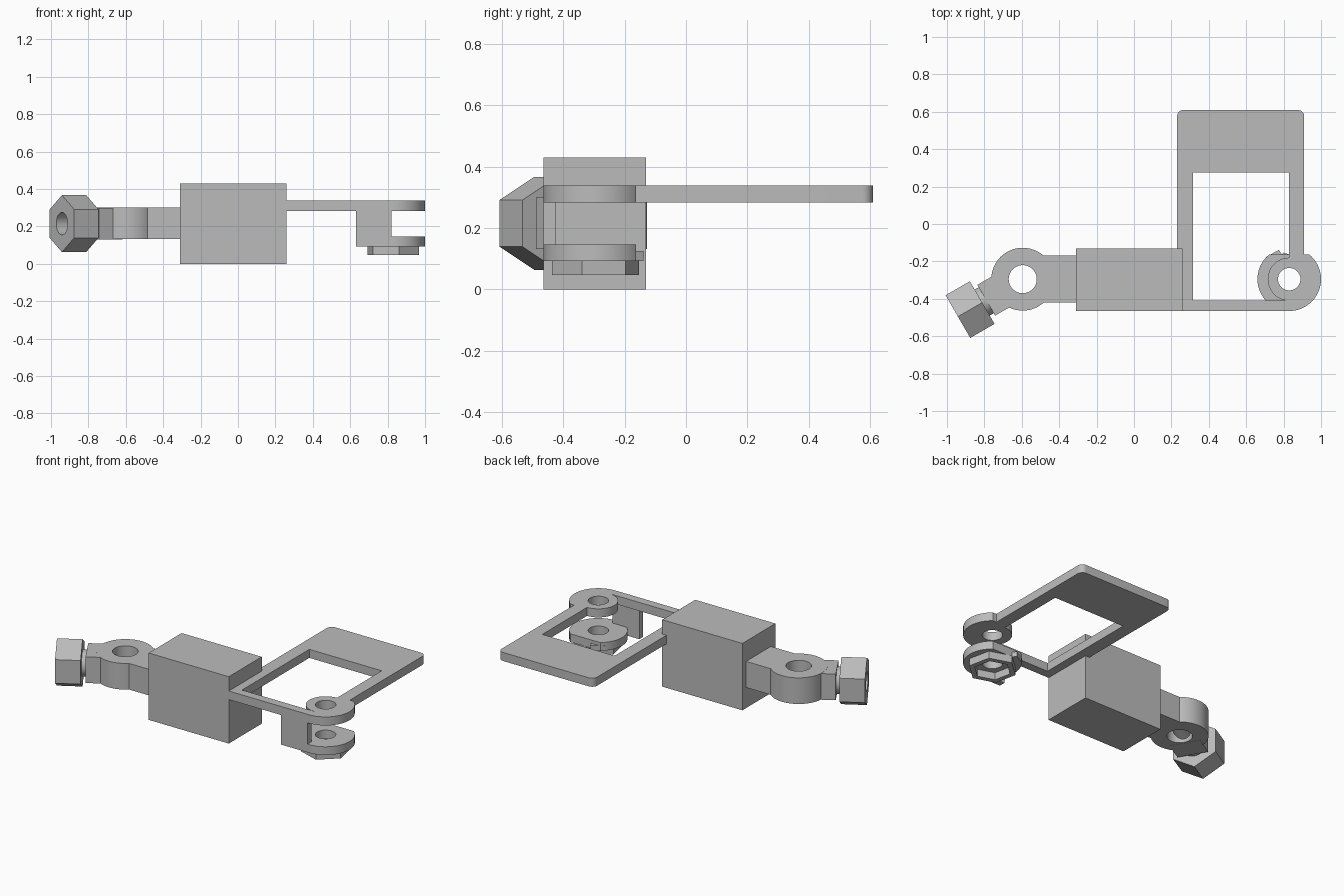
import bpy, bmesh
from math import sin, cos, radians
from mathutils import Matrix

cube = bpy.data.objects.get("Cube")
if cube:
    bpy.data.objects.remove(cube, do_unlink=True)

grey = bpy.data.materials.new("plain grey")
grey.use_nodes = True
GREY = (0.5, 0.5, 0.5, 1)
grey.diffuse_color = GREY
grey.node_tree.nodes["Principled BSDF"].inputs["Base Color"].default_value = GREY


def arc(cx, cy, r, a0, a1, n=24):
    angles = [radians(a0 + (a1 - a0) * i / n) for i in range(n + 1)]
    return [(cx + r * cos(a), cy + r * sin(a)) for a in angles]


def circle(cx, cy, r, n=48, turn=0):
    return arc(cx, cy, r, turn, turn + 360, n)[:-1]


def rect(x0, x1, y0, y1):
    return [(x0, y0), (x1, y0), (x1, y1), (x0, y1)]


def prism(name, outline, z0, z1, matrix=Matrix()):
    """Extrude a flat outline from z0 to z1, then place it."""
    bm = bmesh.new()
    face = bm.faces.new([bm.verts.new((x, y, z0)) for x, y in outline])
    top = bmesh.ops.extrude_face_region(bm, geom=[face])["geom"]
    bmesh.ops.translate(bm, vec=(0, 0, z1 - z0),
                        verts=[v for v in top if isinstance(v, bmesh.types.BMVert)])
    bmesh.ops.recalc_face_normals(bm, faces=bm.faces)
    bm.transform(matrix)
    mesh = bpy.data.meshes.new(name)
    bm.to_mesh(mesh)
    bm.free()
    mesh.materials.append(grey)
    obj = bpy.data.objects.new(name, mesh)
    bpy.context.collection.objects.link(obj)
    return obj


def combine(obj, tools, operation="DIFFERENCE"):
    """Apply each tool to the part, then discard the tool."""
    bpy.context.view_layer.objects.active = obj
    for tool in tools:
        mod = obj.modifiers.new("combine", "BOOLEAN")
        mod.operation, mod.object, mod.solver = operation, tool, "EXACT"
        bpy.ops.object.modifier_apply(modifier=mod.name)
        bpy.data.objects.remove(tool, do_unlink=True)


# Main block
prism("main_block", rect(-0.31, 0.26, -0.465, -0.13), 0, 0.43)

# Flat frame with window and hinge eye
HX, HY = 0.83, -0.295
frame = prism("frame_plate",
              [(0.23, -0.465)] + arc(HX, HY, 0.17, -90, 51)
              + [(0.91, -0.163)] + arc(0.875, 0.575, 0.035, 0, 90, 8)
              + arc(0.265, 0.575, 0.035, 90, 180, 8), 0.283, 0.338)
window = prism("window_cutter",
               [(0.315, -0.41)] + arc(HX, HY, 0.115, 270, 90)
               + [(HX, 0.275), (0.315, 0.275)], 0.2, 0.4)
combine(frame, [window, prism("eye_cutter", circle(HX, HY, 0.06), 0.2, 0.4)])

# Lower hinge plate, nut holder and the wall that carries them
lower = prism("lower_hinge_plate", arc(HX, HY, 0.17, 129, 411, 48), 0.093, 0.146)
combine(lower, [prism("lower_eye_cutter", circle(HX, HY, 0.06), 0, 0.2)])
prism("hinge_wall", rect(0.63, 0.82, -0.465, -0.425), 0.093, 0.29)
holder = prism("nut_holder", circle(HX, HY, 0.145, 6, -18), 0.046, 0.094)
combine(holder, [prism("nut_pocket", circle(HX, HY, 0.11, 6, -18), 0, 0.2)])
prism("stop_tab", [(0.70, -0.18), (0.80, -0.18), (0.775, -0.138)], 0.093, 0.125)

# Arm with round eye on the right side
AX, AY, AZ = -0.595, -0.295, 0.215
arm = prism("arm", rect(-0.56, -0.30, -0.42, -0.168), 0.132, 0.3)
boss = prism("arm_boss", circle(AX, AY, 0.168, 64), 0.132, 0.3)

# Angled neck and hex end, built along the axis leaving the eye
axis = Matrix.Translation((AX, AY, AZ)) @ Matrix.Rotation(radians(210), 4, "Z") \
    @ Matrix.Rotation(radians(90), 4, "Y")
neck = prism("neck", rect(-0.084, 0.084, -0.095, 0.095), 0.08, 0.225, axis)
collar = prism("neck_collar", circle(0, 0, 0.08), 0.2, 0.26, axis)
hex_end = prism("hex_end", circle(0, 0, 0.152, 6), 0.25, 0.4, axis)
combine(arm, [boss, neck, collar, hex_end], "UNION")
combine(arm, [prism("arm_eye_cutter", circle(AX, AY, 0.075), 0, 0.5),
              prism("bore_cutter", circle(0, 0, 0.06), 0.03, 0.5, axis)])

# Smooth round walls, crisp edges
for obj in bpy.context.scene.objects:
    obj.select_set(obj.type == "MESH")
bpy.ops.object.shade_smooth_by_angle(angle=radians(25))
